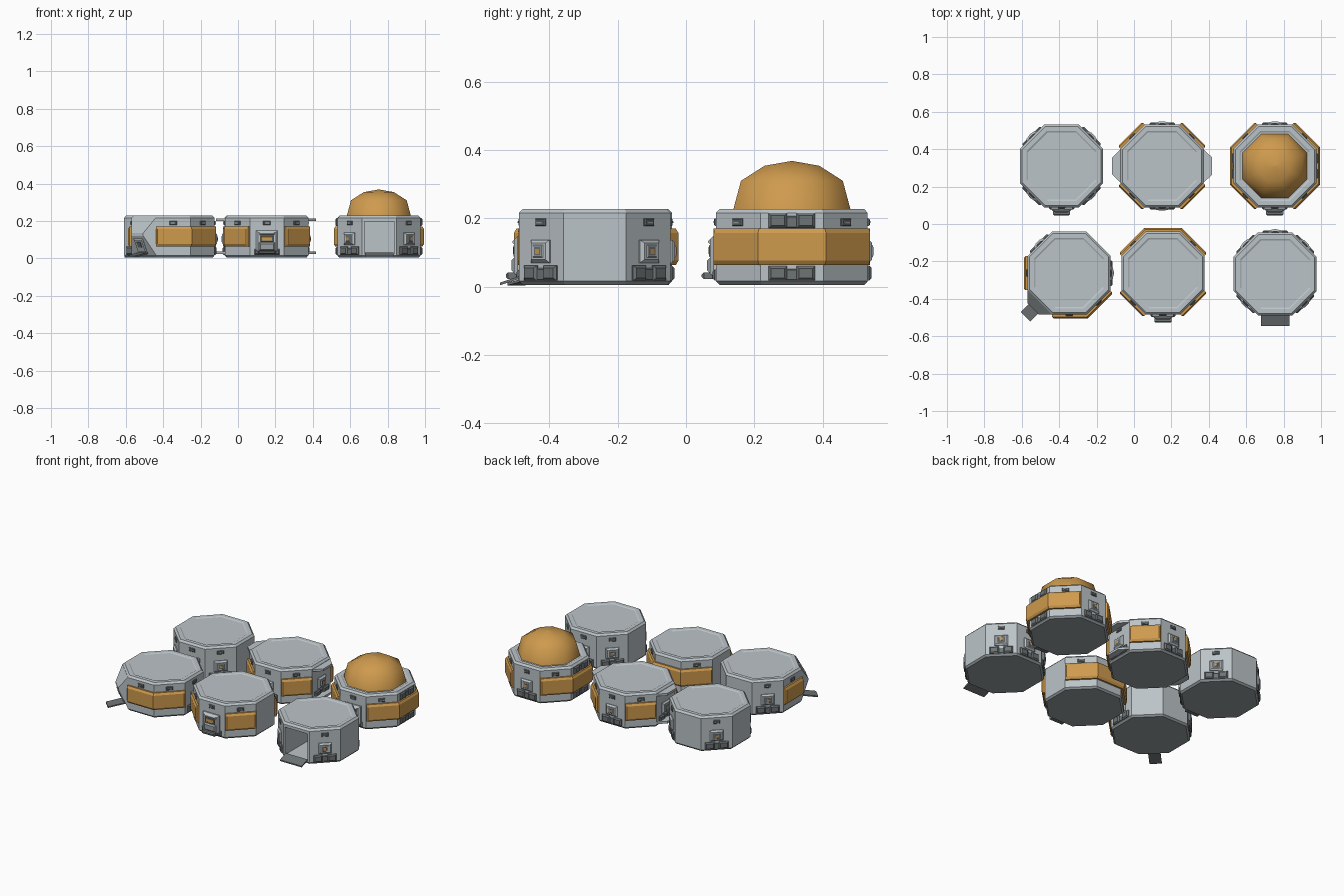
import bpy, bmesh, math
from mathutils import Matrix, Vector

if "Cube" in bpy.data.objects:
    bpy.data.objects.remove(bpy.data.objects["Cube"])


def material(name, rgb):
    m = bpy.data.materials.new(name)
    m.use_nodes = True
    m.diffuse_color = (*rgb, 1)
    m.node_tree.nodes["Principled BSDF"].inputs["Base Color"].default_value = (*rgb, 1)
    return m


WALL = material("wall grey", (0.50, 0.55, 0.575))
BASE = material("base grey", (0.32, 0.355, 0.37))
DARK = material("dark grey", (0.155, 0.172, 0.178))
AMBER = material("amber", (0.62, 0.325, 0.075))

APO = 0.222
HALF = APO * math.tan(math.pi / 8)
E, NE, N, NW, W, SW, S, SE = range(0, 360, 45)


def finish(name, bm, mats, matrix):
    bmesh.ops.recalc_face_normals(bm, faces=bm.faces)
    me = bpy.data.meshes.new(name)
    bm.to_mesh(me)
    bm.free()
    for m in mats:
        me.materials.append(m)
    ob = bpy.data.objects.new(name, me)
    bpy.context.collection.objects.link(ob)
    ob.matrix_world = matrix
    return ob


def loft(name, rings, mats, matrix, rule=None):
    """Skin a list of equal-sized point rings and cap both ends."""
    bm = bmesh.new()
    loops = [[bm.verts.new(p) for p in ring] for ring in rings]
    n = len(loops[0])
    for a, b in zip(loops, loops[1:]):
        for i in range(n):
            j = (i + 1) % n
            bm.faces.new((a[i], a[j], b[j], b[i]))
    bm.faces.new(loops[0])
    bm.faces.new(loops[-1])
    if rule:
        for f in bm.faces:
            f.material_index = rule(f.calc_center_median())
    return finish(name, bm, mats, matrix)


def octagon(apothem, z):
    r = apothem / math.cos(math.pi / 8)
    angles = [math.pi / 8 + k * math.pi / 4 for k in range(8)]
    return [Vector((r * math.cos(a), r * math.sin(a), z)) for a in angles]


def side(centre, angle):
    """Frame on a wall: x along it, y outward, z up."""
    turn = Matrix.Rotation(math.radians(angle - 90), 4, "Z")
    return Matrix.Translation((*centre, 0)) @ turn @ Matrix.Translation((0, APO, 0))


def plate(name, frame, u, z0, z1, w, depth, mat, bevel=0.005, start=-0.004):
    """Box on a wall whose outer edges are bevelled."""
    def rect(y, s):
        x = w / 2 - s
        return [(u - x, y, z0 + s), (u + x, y, z0 + s), (u + x, y, z1 - s), (u - x, y, z1 - s)]
    return loft(name, [rect(start, 0), rect(depth - bevel, 0), rect(depth, bevel)], [mat], frame)


def vent(fr):
    plate("vent", fr, 0, 0.178, 0.200, 0.04, 0.006, DARK, 0.003)
    plate("vent_slat", fr, 0, 0.186, 0.192, 0.024, 0.008, BASE, 0.001)


def clamp(fr, z0, z1):
    plate("clamp_core", fr, 0, z0, z1 - 0.008, 0.04, 0.004, DARK, 0.003)
    for u in (-0.041, 0.041):
        plate("clamp_block", fr, u, z0, z1, 0.054, 0.011, DARK, 0.007)


def window(fr):
    vent(fr)
    clamp(fr, 0.018, 0.062)
    plate("window_frame", fr, 0, 0.070, 0.137, 0.078, 0.013, WALL, 0.009)
    plate("window_rim", fr, 0, 0.085, 0.122, 0.040, 0.016, WALL, 0.003)
    plate("window_recess", fr, 0, 0.091, 0.116, 0.027, 0.0165, DARK, 0.0004)
    plate("window_pane", fr, 0, 0.096, 0.111, 0.016, 0.017, AMBER, 0.0004)


def hatch(fr):
    vent(fr)
    clamp(fr, 0.018, 0.050)
    plate("hatch_frame", fr, 0, 0.030, 0.148, 0.115, 0.018, WALL, 0.010)
    plate("hatch_hood", fr, 0, 0.124, 0.138, 0.080, 0.023, WALL, 0.005)
    plate("hatch_apron", fr, 0, 0.040, 0.085, 0.085, 0.026, BASE, 0.008)
    plate("hatch_step", fr, 0, 0.022, 0.042, 0.092, 0.042, DARK, 0.006)
    plate("hatch_panel", fr, 0, 0.087, 0.122, 0.070, 0.020, DARK, 0.002)
    plate("hatch_pane", fr, 0, 0.095, 0.116, 0.055, 0.022, AMBER, 0.001)


def band(centre, angles):
    """Amber strip that wraps neighbouring walls, mitred at corners, bevelled at ends."""
    profile = [(0.215, 0.063), (0.233, 0.063), (0.241, 0.076),
               (0.241, 0.157), (0.233, 0.170), (0.215, 0.170)]
    stations = []
    for k, a in enumerate(angles):
        nrm = Vector((math.cos(math.radians(a)), math.sin(math.radians(a))))
        tan = Vector((-nrm.y, nrm.x))
        if k == 0:
            stations += [(nrm, -tan * (HALF - 0.001), 0.233), (nrm, -tan * (HALF - 0.009), 1)]
        if k == len(angles) - 1:
            stations += [(nrm, tan * (HALF - 0.009), 1), (nrm, tan * (HALF - 0.001), 0.233)]
        else:
            stations.append((nrm + tan * math.tan(math.pi / 8), Vector((0, 0)), 1))
    rings = [[(*(d * min(r, limit) + shift), z) for r, z in profile]
             for d, shift, limit in stations]
    loft("amber_band", rings, [AMBER], Matrix.Translation((*centre, 0)))
    for a in angles:
        if a % 90 or len(angles) < 3:
            vent(side(centre, a))


def module(name, centre):
    profile = [(0.212, 0.005), (APO, 0.016), (APO, 0.216), (0.211, 0.228),
               (0.188, 0.228), (0.180, 0.224)]
    return loft(name, [octagon(r, z) for r, z in profile], [WALL, BASE],
                Matrix.Translation((*centre, 0)), lambda c: int(c.z < 0.016))


def ramp(fr, start, end, w):
    rings = [[(-w / 2, y, z - 0.008), (w / 2, y, z - 0.008), (w / 2, y, z), (-w / 2, y, z)]
             for y, z in ((start, 0.032), (end, 0.012))]
    loft("entry_ramp", rings, [DARK], fr)


# Module positions
LAB, HUB, GARDEN = (-0.387, 0.31), (0.15, 0.31), (0.753, 0.31)
LODGE, STORE, GARAGE = (-0.347, -0.263), (0.155, -0.263), (0.755, -0.267)
module("lab_body", LAB)
module("hub_body", HUB)
module("garden_body", GARDEN)
module("lodge_body", LODGE)
module("store_body", STORE)
garage = module("garage_body", GARAGE)

# Windows, hatches and bands
for place, angles in ((LAB, (NE, NW, SW, SE)), (HUB, (N, S, E, W)), (GARDEN, (N,)),
                      (LODGE, (NW, E)), (GARAGE, (N, NE, NW, SW, SE))):
    for a in angles:
        window(side(place, a))
for place in (LAB, GARDEN, STORE):
    hatch(side(place, S))
for a in (NE, NW, SW, SE):
    band(HUB, [a])
band(GARDEN, [SE - 360, E, NE])
band(GARDEN, [NW, W, SW])
band(LODGE, [S, SE])
band(LODGE, [W])
band(STORE, [NE, N, NW])
band(STORE, [SW])
band(STORE, [SE])

# Garden clamps and glazed dome
for a in (E, W):
    clamp(side(GARDEN, a), 0.172, 0.215)
    clamp(side(GARDEN, a), 0.018, 0.060)
rings = [octagon(r, z) for r, z in ((0.174, 0.215), (0.171, 0.228), (0.149, 0.310),
                                    (0.080, 0.354), (0.001, 0.368))]
dome = loft("garden_dome", rings, [AMBER], Matrix.Translation((*GARDEN, 0)))
bpy.ops.object.select_all(action="DESELECT")
dome.select_set(True)
bpy.context.view_layer.objects.active = dome
bpy.ops.object.shade_smooth_by_angle(angle=math.radians(50))

# Hub docking ledges
for a in (E, W):
    for z in (0.022, 0.200):
        rings = [[(-HALF, -0.004, h), (HALF, -0.004, h), (HALF - 0.01, 0.008, h),
                  (0.045, 0.046, h), (-0.045, 0.046, h), (0.01 - HALF, 0.008, h)]
                 for h in (z, z + 0.014)]
        loft("docking_ledge", rings, [WALL], side(HUB, a))

# Lodge porch: sloping canopy over an undercut wall with a door
fr = side(LODGE, SW)
rings = [[(-w, y, z0), (w, y, z0), (w, y, z1), (-w, y, z1)]
         for w, y, z0, z1 in ((HALF, -0.004, 0.018, 0.217), (HALF, 0, 0.018, 0.217),
                              (0.044, 0.048, 0.120, 0.135))]
loft("lodge_porch", rings, [WALL], fr)
tilted = fr @ Matrix.Translation((0, 0, 0.018)) @ Matrix.Rotation(-math.atan2(0.048, 0.102), 4, "X")
plate("porch_door", tilted, 0, 0.020, 0.098, 0.066, 0.007, WALL)
plate("porch_door_pane", tilted, 0, 0.048, 0.080, 0.030, 0.009, DARK, 0.001)
ramp(fr, 0.0, 0.108, 0.072)

# Garage doorway
fr = side(GARAGE, S)
cutter = plate("doorway_cutter", fr, 0, 0.022, 0.198, 0.160, 0.05, WALL, 0.001, -0.30)
cutter.hide_render = True
cut = garage.modifiers.new("doorway", "BOOLEAN")
cut.operation = "DIFFERENCE"
cut.object = cutter
cut.solver = "EXACT"
bpy.context.view_layer.objects.active = garage
bpy.ops.object.modifier_apply(modifier="doorway")
bpy.data.objects.remove(cutter)
ramp(fr, -0.004, 0.056, 0.154)
